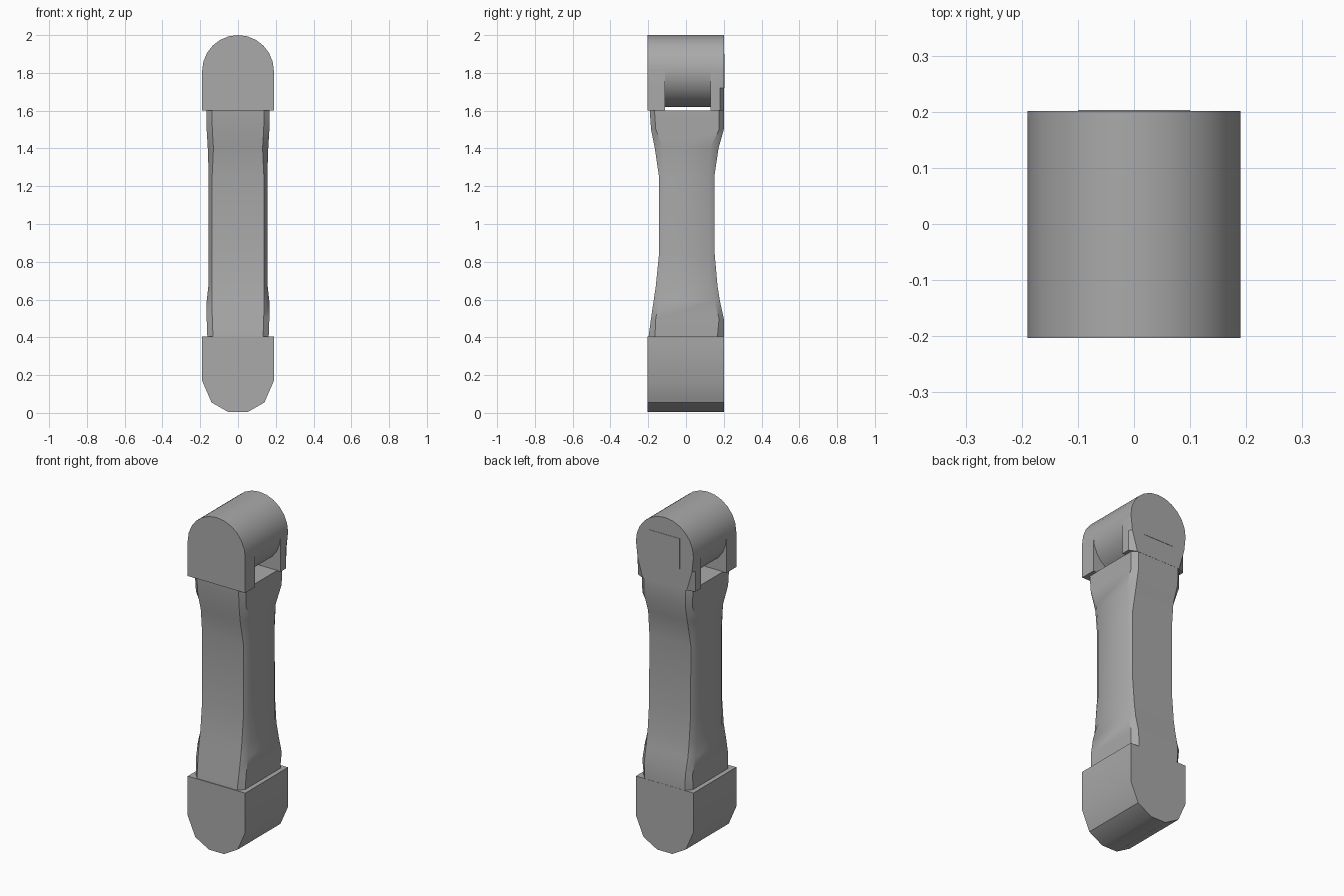
import bpy, bmesh, math

cube = bpy.data.objects.get("Cube")
if cube:
    bpy.data.objects.remove(cube, do_unlink=True)

# Single grey finish
grey = bpy.data.materials.new("plain_grey")
grey.use_nodes = True
color = (0.4, 0.4, 0.4, 1)
grey.diffuse_color = color
grey.node_tree.nodes["Principled BSDF"].inputs["Base Color"].default_value = color


def loft(name, rings):
    """Skin a closed solid through matching rings of points."""
    bm = bmesh.new()
    loops = [[bm.verts.new(p) for p in ring] for ring in rings]
    n = len(loops[0])
    for a, b in zip(loops, loops[1:]):
        for i in range(n):
            j = (i + 1) % n
            bm.faces.new((a[i], a[j], b[j], b[i]))
    bm.faces.new(loops[0])
    bm.faces.new(loops[-1])
    bmesh.ops.recalc_face_normals(bm, faces=bm.faces)
    mesh = bpy.data.meshes.new(name)
    bm.to_mesh(mesh)
    bm.free()
    mesh.materials.append(grey)
    obj = bpy.data.objects.new(name, mesh)
    bpy.context.collection.objects.link(obj)
    bpy.ops.object.select_all(action="DESELECT")
    obj.select_set(True)
    bpy.context.view_layer.objects.active = obj
    bpy.ops.object.shade_smooth_by_angle(angle=math.radians(35))
    return obj


def extrude(name, profile, *depths):
    return loft(name, [[(x, y, z) for x, z in profile] for y in depths])


def arc(start, end, steps):
    """Points on the upper head's round outline."""
    angles = [math.radians(start + (end - start) * i / steps) for i in range(steps + 1)]
    return [(R * math.cos(a), HEAD_Z + R * math.sin(a)) for a in angles]


R, HEAD_Z, FRONT, BACK = 0.19, 1.81, -0.203, 0.201

# Upper head: a full barrel between two square-footed cheeks
extrude("head_barrel", arc(0, 345, 23), FRONT + 0.01, BACK - 0.01)
dome = arc(0, 180, 12)
foot = dome + [(-R, 1.72), (-R, 1.6), (R, 1.6), (R, 1.72)]
narrow_foot = dome + [(-0.18, 1.72), (-0.145, 1.6), (0.145, 1.6), (0.18, 1.72)]
extrude("front_cheek", foot, FRONT, -0.11)
loft("back_cheek", [[(x, y, z) for x, z in p]
                    for y, p in ((0.13, foot), (0.18, foot), (BACK, narrow_foot))])

# Lower head: square shoulders with a faceted round bottom
half = [(R, 0.405), (R, 0.17), (0.14, 0.055), (0.05, 0.004)]
extrude("lower_head", half + [(-x, z) for x, z in reversed(half)], FRONT, BACK)

# Shank: chamfered section that flares into both heads
# height, half width, front y, back y, chamfer across, chamfer deep
stations = [
    (0.39, 0.162, -0.2, 0.2, 0.03, 0.035),
    (0.5, 0.166, -0.185, 0.2, 0.03, 0.025),
    (0.59, 0.166, -0.172, 0.18, 0.028, 0.03),
    (0.67, 0.157, -0.16, 0.167, 0.02, 0.045),
    (0.84, 0.155, -0.143, 0.152, 0.018, 0.03),
    (1.25, 0.155, -0.143, 0.15, 0.018, 0.03),
    (1.4, 0.16, -0.165, 0.172, 0.03, 0.045),
    (1.5, 0.166, -0.185, 0.2, 0.03, 0.025),
    (1.602, 0.168, -0.192, 0.2, 0.03, 0.025),
]
rings = []
for z, w, f, b, cx, cy in stations:
    side = [(w - cx, f), (w, f + cy), (w, b - cy), (w - cx, b)]
    rings.append([(x, y, z) for x, y in side + [(-x, y) for x, y in reversed(side)]])
loft("shank", rings)

# Slight crown on the back of the upper head
extrude("back_crown", [(0.1, 1.72), (0.1, 1.9), (-0.1, 1.9), (-0.1, 1.72)], BACK - 0.01, BACK + 0.002)
